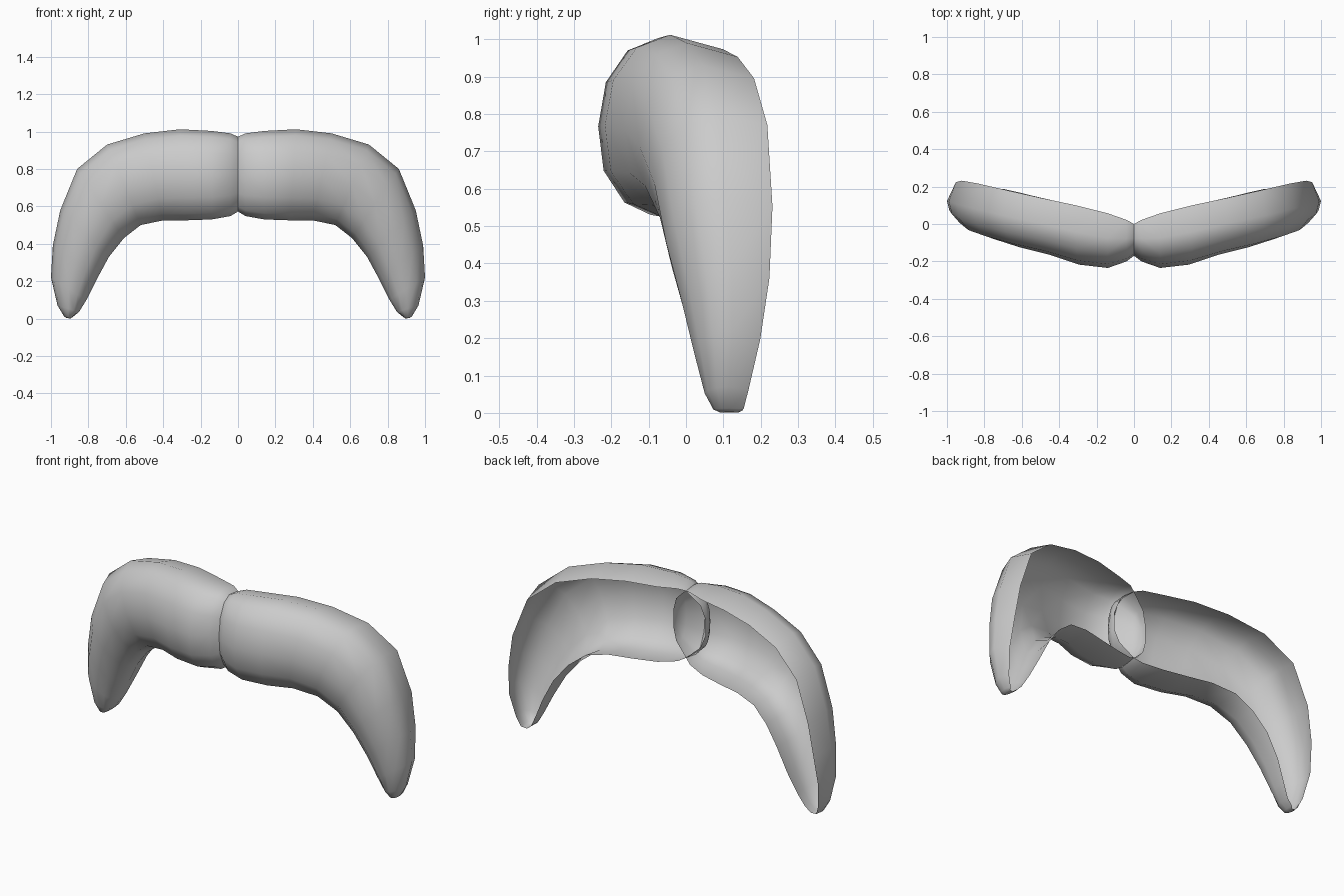
import bpy, bmesh

if "Cube" in bpy.data.objects:
    bpy.data.objects.remove(bpy.data.objects["Cube"])

grey = bpy.data.materials.new("light_grey")
grey.diffuse_color = (0.6, 0.6, 0.6, 1)
grey.use_nodes = True
grey.node_tree.nodes["Principled BSDF"].inputs["Base Color"].default_value = grey.diffuse_color

# Stations from the rounded middle end to the tip:
# outer x, z, inner x, z, front y, outer rim y, inner rim y, outer rim inset
STATIONS = [
    (-.10, .82, -.10, .72, -.07, -.03, -.03, .05),
    (-.075, .90, -.075, .645, -.11, -.02, -.02, .05),
    (0, .972, 0, .572, -.17, .0, .0, .05),
    (.04, .99, .04, .548, -.2, .022, .02, .08),
    (.14, 1.003, .14, .53, -.235, .057, .055, .14),
    (.31, 1.012, .28, .525, -.217, .10, .09, .16),
    (.50, .99, .40, .525, -.165, .14, .118, .16),
    (.70, .93, .52, .50, -.125, .185, .146, .16),
    (.86, .80, .61, .43, -.085, .222, .168, .16),
    (.95, .58, .69, .33, -.053, .237, .186, .22),
    (.99, .39, .755, .21, -.012, .23, .188, .32),
    (1.0, .22, .81, .10, .022, .205, .172, .38),
    (.965, .07, .85, .035, .05, .17, .158, .4),
    (.93, .012, .885, .007, .073, .155, .152, .4),
]
# Rounded bottom of the tip
TIP = (.915, .002, .895, .001, .09, .14, .14, .3)

# Arched cross-section: u runs inner to outer, v runs back rim to front
ARCH = [(1, .45), (.86, .73), (.5, .93), (0, 1),
        (-.5, .95), (-.86, .76), (-1, .52)]


def build_half(name, side):
    bm = bmesh.new()
    rings = []
    for ox, oz, ix, iz, front, rim_out, rim_in, inset in STATIONS + [TIP]:
        profile = [(1 - inset, 0)] + ARCH + [(-.93, 0)]
        ring = []
        for u, v in profile:
            t = (u + 1) / 2
            # Front depth stays fixed while the rim slopes at the back
            rim = rim_in + (rim_out - rim_in) * t if v == 0 else rim_out
            ring.append(bm.verts.new((side * (ix + (ox - ix) * t),
                                      rim + (front - rim) * v,
                                      iz + (oz - iz) * t)))
        rings.append(ring)
    # Shell left open along the back
    for a, b in zip(rings, rings[1:]):
        for k in range(len(a) - 1):
            bm.faces.new((a[k], a[k + 1], b[k + 1], b[k]))
    # Closed ends
    bm.faces.new(rings[0][::-1])
    bm.faces.new(rings[-1])
    bm.normal_update()
    bm.faces.ensure_lookup_table()
    if bm.faces[5 * 8 + 3].normal.y > 0:
        bmesh.ops.reverse_faces(bm, faces=bm.faces[:])
    mesh = bpy.data.meshes.new(name)
    bm.to_mesh(mesh)
    bm.free()
    mesh.materials.append(grey)
    ob = bpy.data.objects.new(name, mesh)
    bpy.context.collection.objects.link(ob)
    bpy.ops.object.select_all(action='DESELECT')
    ob.select_set(True)
    bpy.context.view_layer.objects.active = ob
    bpy.ops.object.shade_smooth_by_angle(angle=1.2)


build_half("moustache_right", 1)
build_half("moustache_left", -1)
